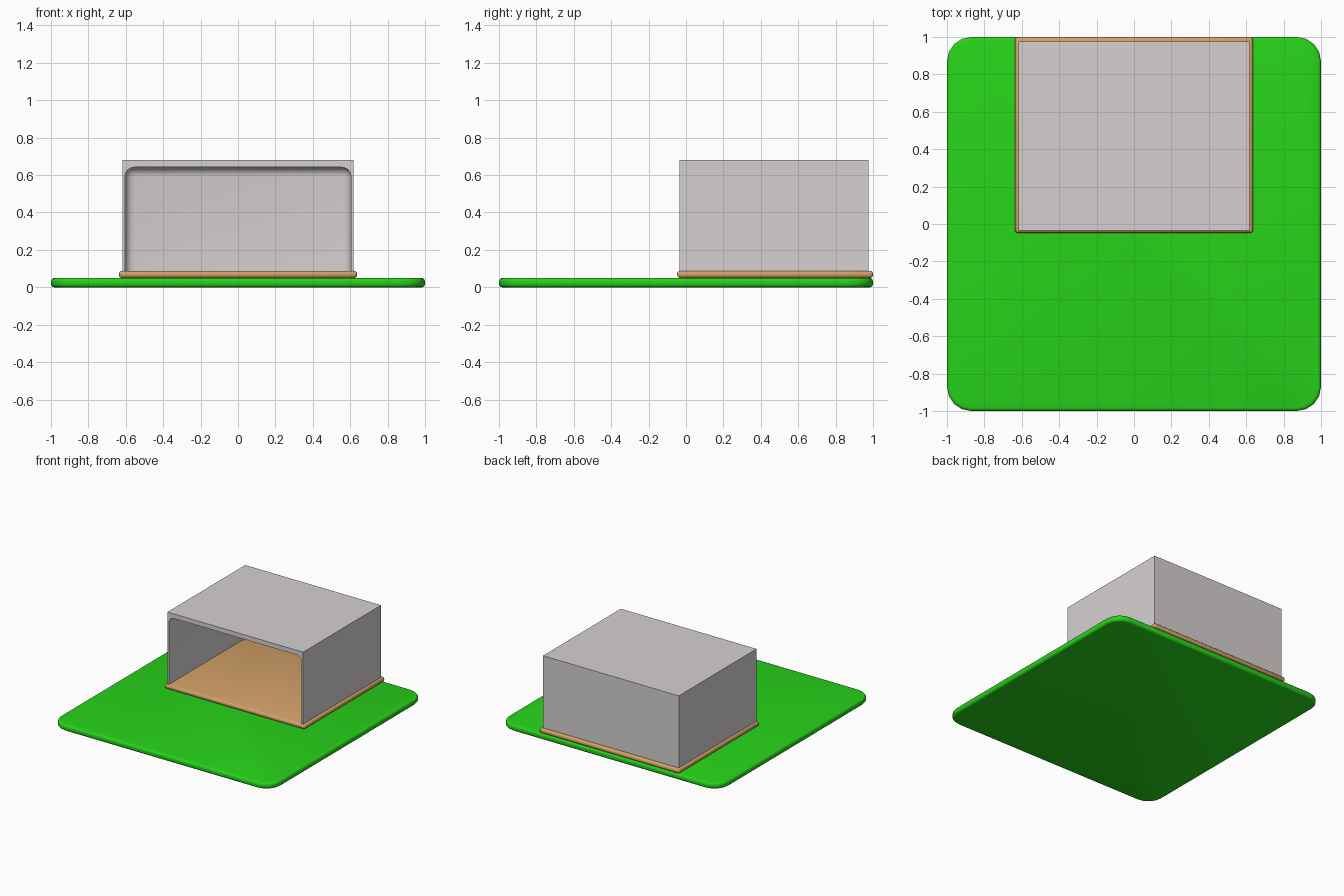
import bpy, bmesh, math
from mathutils import Vector

if "Cube" in bpy.data.objects:
    bpy.data.objects.remove(bpy.data.objects["Cube"])


def material(name, colour):
    m = bpy.data.materials.new(name)
    m.diffuse_color = colour
    m.use_nodes = True
    m.node_tree.nodes["Principled BSDF"].inputs["Base Color"].default_value = m.diffuse_color
    return m


def box(name, lo, hi, corner=0, corner_segs=3, edge=0, edge_segs=3, mat=None):
    """Box between two corners, with optional rounded plan corners and edges."""
    lo, hi = Vector(lo), Vector(hi)
    bm = bmesh.new()
    bmesh.ops.create_cube(bm, size=1)
    for v in bm.verts:
        v.co = Vector(((lo[i] + hi[i]) / 2 + v.co[i] * (hi[i] - lo[i]) for i in range(3)))
    if corner:
        upright = [e for e in bm.edges
                   if (e.verts[0].co - e.verts[1].co).xy.length < 1e-5]
        bmesh.ops.bevel(bm, geom=upright, offset=corner, segments=corner_segs,
                        profile=0.5, affect='EDGES')
    if edge:
        bm.normal_update()
        sharp = [e for e in bm.edges if e.calc_face_angle(0) > math.radians(50)]
        bmesh.ops.bevel(bm, geom=sharp, offset=edge, segments=edge_segs,
                        profile=0.5, affect='EDGES')
    me = bpy.data.meshes.new(name)
    bm.to_mesh(me)
    bm.free()
    ob = bpy.data.objects.new(name, me)
    bpy.context.collection.objects.link(ob)
    if mat:
        me.materials.append(mat)
    return ob


def activate(ob):
    bpy.ops.object.select_all(action='DESELECT')
    ob.select_set(True)
    bpy.context.view_layer.objects.active = ob


def smooth(ob):
    activate(ob)
    bpy.ops.object.shade_smooth_by_angle(angle=math.radians(40))


green = material("grass_green", (0.02, 0.65, 0.01, 1))
wood = material("wood_tan", (0.65, 0.36, 0.14, 1))
plaster = material("plaster_grey", (0.68, 0.64, 0.64, 1))

# Lawn slab with rounded plan corners and soft rim
lawn = box("lawn", (-1, -1, 0), (1, 1, 0.05),
           corner=0.13, corner_segs=4, edge=0.018, mat=green)

# Floor board with rounded edges
floor = box("floor", (-0.637, -0.047, 0.05), (0.637, 1, 0.088),
            edge=0.016, mat=wood)

# Hollow shell, open at the front and over the floor
shell = box("shell", (-0.617, -0.035, 0.085), (0.617, 0.975, 0.68), mat=plaster)
cavity = box("cavity_cutter", (-0.604, -0.3, -0.1), (0.604, 0.955, 0.642),
             edge=0.05, edge_segs=5, mat=plaster)
cavity.hide_render = True
cut = shell.modifiers.new("cavity", 'BOOLEAN')
cut.operation = 'DIFFERENCE'
cut.solver = 'EXACT'
cut.object = cavity
activate(shell)
bpy.ops.object.modifier_apply(modifier=cut.name)
bpy.data.objects.remove(cavity)

for ob in (lawn, floor, shell):
    smooth(ob)
